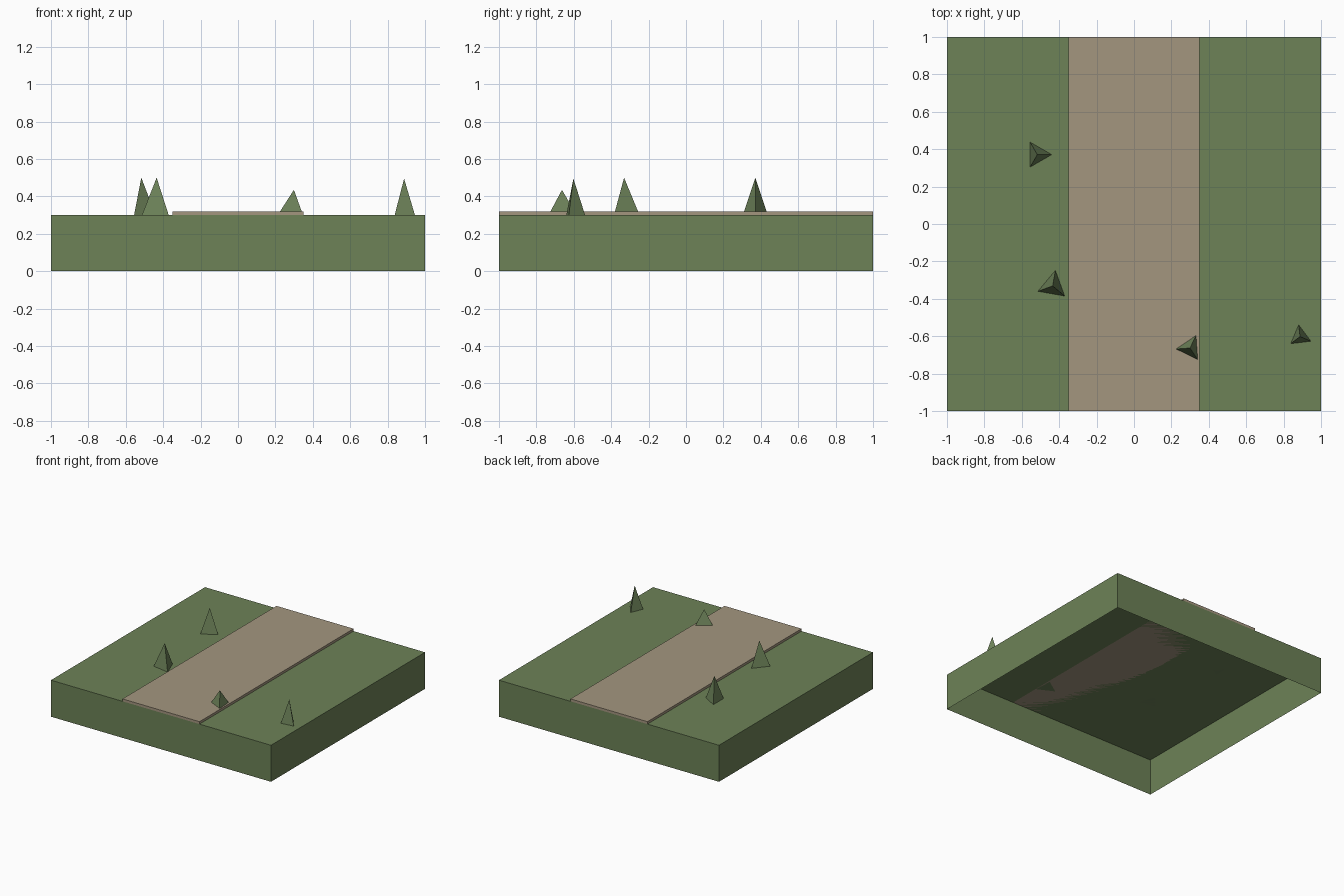
import bpy, bmesh, math
from mathutils import Matrix

cube = bpy.data.objects.get("Cube")
if cube:
    bpy.data.objects.remove(cube, do_unlink=True)


def material(name, rgb):
    """Flat material from 8-bit sRGB."""
    lin = [((c / 255 + 0.055) / 1.055) ** 2.4 for c in rgb] + [1.0]
    mat = bpy.data.materials.new(name)
    mat.use_nodes = True
    mat.diffuse_color = lin
    bsdf = next(n for n in mat.node_tree.nodes if n.type == 'BSDF_PRINCIPLED')
    bsdf.inputs["Base Color"].default_value = lin
    return mat


def add_object(name, bm, mat):
    mesh = bpy.data.meshes.new(name)
    bm.to_mesh(mesh)
    bm.free()
    mesh.materials.append(mat)
    obj = bpy.data.objects.new(name, mesh)
    bpy.context.collection.objects.link(obj)
    return obj


def box(name, size, z_low, mat, open_bottom=False):
    bm = bmesh.new()
    bmesh.ops.create_cube(bm, size=1)
    if open_bottom:
        bottom = [f for f in bm.faces if f.normal.z < -0.9]
        bmesh.ops.delete(bm, geom=bottom, context='FACES')
    bmesh.ops.scale(bm, vec=size, verts=bm.verts)
    bmesh.ops.translate(bm, vec=(0, 0, z_low + size[2] / 2), verts=bm.verts)
    return add_object(name, bm, mat)


def grass_tuft(name, x, y, radius, height, angle, mat):
    """Three-sided spike with one base corner pointing along angle."""
    bm = bmesh.new()
    bmesh.ops.create_cone(bm, cap_ends=True, segments=3, radius1=radius,
                          radius2=0, depth=height)
    bmesh.ops.remove_doubles(bm, verts=bm.verts, dist=0.0001)
    corner = next(v.co for v in bm.verts if v.co.z < 0)
    turn = math.radians(angle) - math.atan2(corner.y, corner.x)
    bm.transform(Matrix.Translation((x, y, GROUND + height / 2))
                 @ Matrix.Rotation(turn, 4, 'Z'))
    return add_object(name, bm, mat)


GROUND = 0.3
grass = material("grass_green", (109, 130, 87))
dirt = material("dirt_tan", (164, 150, 127))
tuft = material("tuft_green", (108, 129, 88))

# Hollow ground slab, open underneath, with a raised path
box("ground", (2, 2, GROUND), 0, grass, open_bottom=True)
box("path", (0.7, 2, 0.02), GROUND, dirt)

# Scattered tufts: x, y, radius, height, angle
tufts = [
    (-0.517, 0.371, 0.077, 0.2, 0),
    (-0.435, -0.331, 0.084, 0.2, 80),
    (0.299, -0.663, 0.087, 0.135, 184),
    (0.888, -0.602, 0.063, 0.195, 97),
]
for i, spec in enumerate(tufts, 1):
    grass_tuft(f"grass_tuft_{i}", *spec, tuft)
